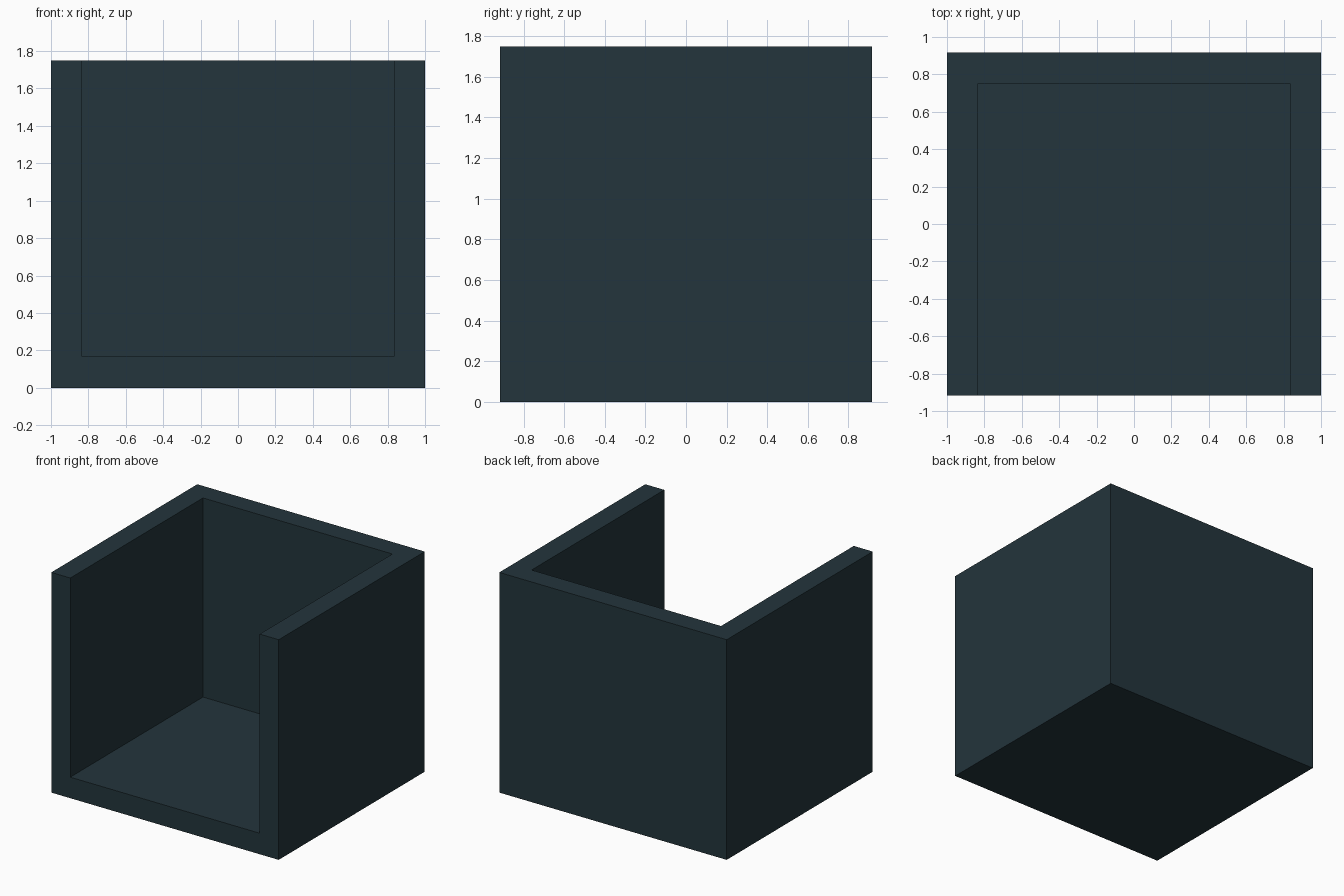
import bpy
import bmesh
from mathutils import Matrix, Vector

if "Cube" in bpy.data.objects:
    bpy.data.objects.remove(bpy.data.objects["Cube"])

W, D, H, T = 2.0, 1.834, 1.75, 0.167   # width, depth, height, wall thickness

mat = bpy.data.materials.new("dark slate")
mat.diffuse_color = (0.0168, 0.0350, 0.0445, 1.0)
mat.use_nodes = True
mat.node_tree.nodes["Principled BSDF"].inputs["Base Color"].default_value = mat.diffuse_color


def box(name, lo, hi):
    lo, hi = Vector(lo), Vector(hi)
    bm = bmesh.new()
    bmesh.ops.create_cube(bm, size=1.0, matrix=Matrix.Translation((lo + hi) / 2)
                          @ Matrix.Diagonal((*(hi - lo), 1.0)))
    me = bpy.data.meshes.new(name)
    bm.to_mesh(me)
    bm.free()
    me.materials.append(mat)
    ob = bpy.data.objects.new(name, me)
    bpy.context.collection.objects.link(ob)
    return ob


# Solid block: floor, back wall and two side walls in one piece
shell = box("open_box", (-W / 2, -D / 2, 0), (W / 2, D / 2, H))

# Hollow, open at the top and front
cutter = box("hollow_cutter", (-W / 2 + T, -D / 2 - 0.5, T),
             (W / 2 - T, D / 2 - T, H + 0.5))
cutter.hide_render = True

mod = shell.modifiers.new("hollow", 'BOOLEAN')
mod.operation = 'DIFFERENCE'
mod.solver = 'EXACT'
mod.object = cutter
bpy.context.view_layer.objects.active = shell
bpy.ops.object.modifier_apply(modifier=mod.name)
bpy.data.objects.remove(cutter)
